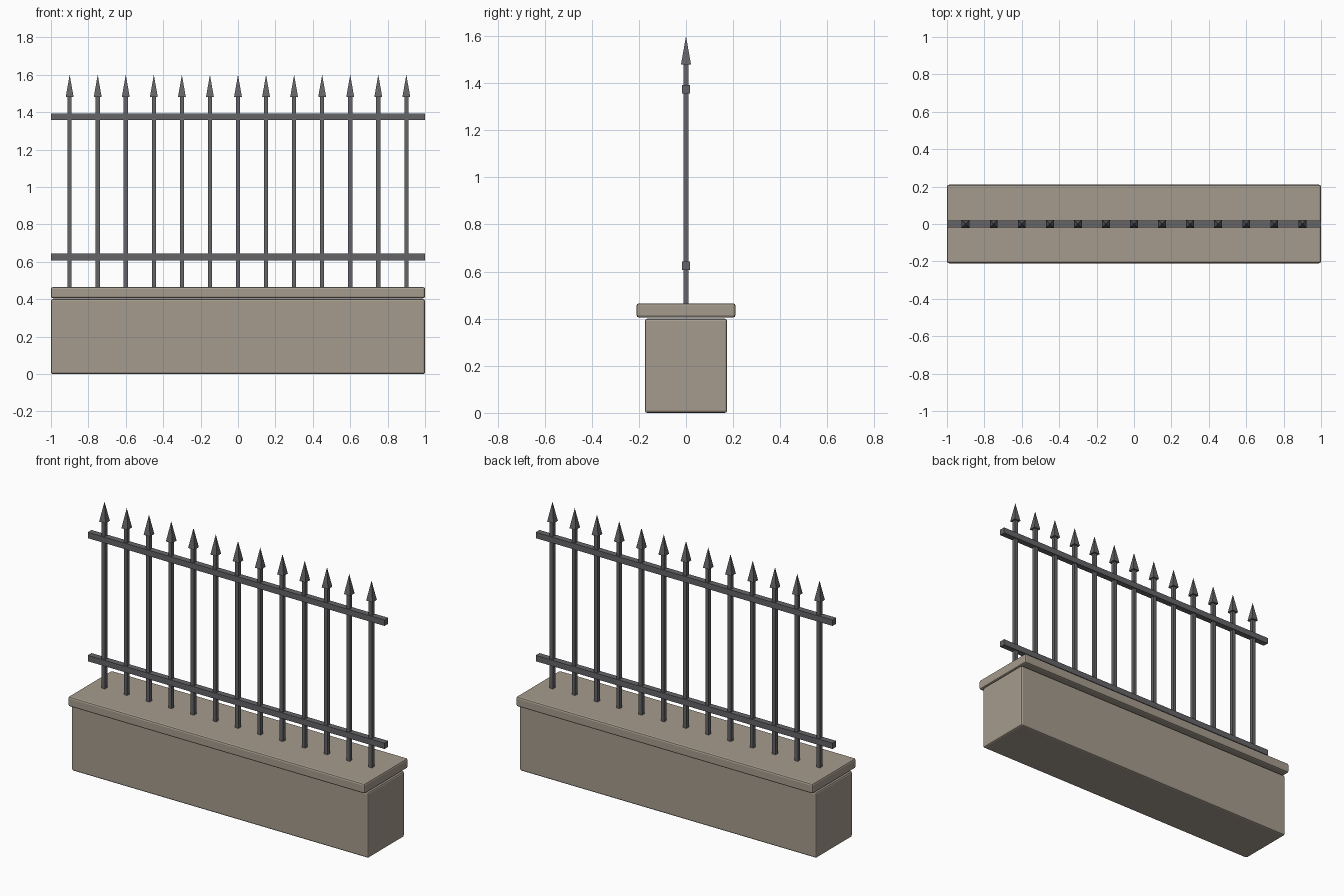
import bpy, bmesh, math
from mathutils import Matrix

if "Cube" in bpy.data.objects:
    bpy.data.objects.remove(bpy.data.objects["Cube"])


def material(name, rgb):
    m = bpy.data.materials.new(name)
    m.diffuse_color = (*rgb, 1)
    m.use_nodes = True
    m.node_tree.nodes["Principled BSDF"].inputs["Base Color"].default_value = m.diffuse_color
    return m


stone = material("warm grey stone", (0.38, 0.33, 0.27))
iron = material("dark iron", (0.13, 0.13, 0.14))


def finish(name, bm, mat):
    me = bpy.data.meshes.new(name)
    bm.to_mesh(me)
    bm.free()
    me.materials.append(mat)
    ob = bpy.data.objects.new(name, me)
    bpy.context.collection.objects.link(ob)
    return ob


def box(name, size, centre, mat, bevel=0):
    bm = bmesh.new()
    bmesh.ops.create_cube(bm, size=1, matrix=Matrix.Translation(centre) @ Matrix.Diagonal((*size, 1)))
    ob = finish(name, bm, mat)
    if bevel:
        mod = ob.modifiers.new("edge bevel", 'BEVEL')
        mod.width = bevel
        mod.segments = 2
    return ob


# stone plinth and overhanging coping
box("plinth_wall", (2, 0.35, 0.40), (0, 0, 0.20), stone, 0.01)
box("coping_slab", (2, 0.42, 0.06), (0, 0, 0.435), stone, 0.01)

# horizontal rails
for label, z in (("lower", 0.625), ("upper", 1.375)):
    box(label + "_rail", (2, 0.036, 0.036), (0, 0, z), iron)

# square pickets with four-sided spear points
for i in range(13):
    x = -0.9 + 0.15 * i
    box(f"picket_{i + 1}", (0.022, 0.022, 1.05), (x, 0, 0.965), iron)
    bm = bmesh.new()
    bmesh.ops.create_cone(bm, cap_ends=True, segments=4, radius1=0.03, radius2=0, depth=0.12,
                          matrix=Matrix.Translation((x, 0, 1.54)) @ Matrix.Rotation(math.pi / 4, 4, 'Z'))
    bmesh.ops.remove_doubles(bm, verts=bm.verts, dist=1e-5)
    finish(f"spear_point_{i + 1}", bm, iron)
